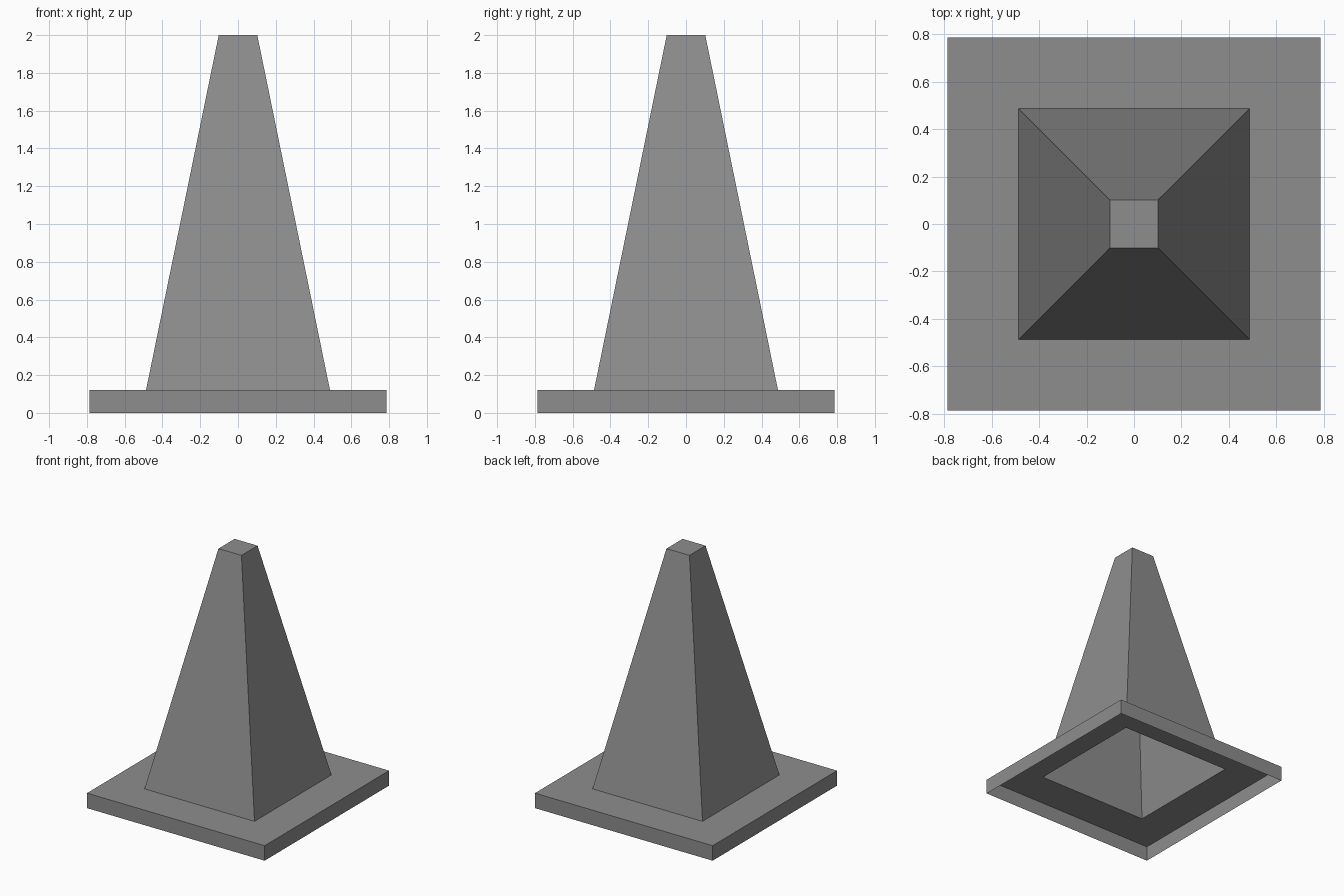
import bpy
import bmesh

cube = bpy.data.objects.get("Cube")
if cube:
    bpy.data.objects.remove(cube, do_unlink=True)

# Single grey material
GREY = (0.27, 0.27, 0.27, 1.0)
grey = bpy.data.materials.new("plain_grey")
grey.use_nodes = True
grey.diffuse_color = GREY
bsdf = next(n for n in grey.node_tree.nodes if n.type == 'BSDF_PRINCIPLED')
bsdf.inputs["Base Color"].default_value = GREY


def square_shell(name, profile, cap_top=False):
    """Thin open shell joining square rings given as (half width, height)."""
    bm = bmesh.new()
    corners = [(-1, -1), (1, -1), (1, 1), (-1, 1)]
    rings = [[bm.verts.new((x * w, y * w, z)) for x, y in corners]
             for w, z in profile]
    for lower, upper in zip(rings, rings[1:]):
        for i in range(4):
            j = (i + 1) % 4
            bm.faces.new((lower[i], lower[j], upper[j], upper[i]))
    if cap_top:
        bm.faces.new(rings[-1])
    mesh = bpy.data.meshes.new(name)
    bm.to_mesh(mesh)
    bm.free()
    mesh.materials.append(grey)
    obj = bpy.data.objects.new(name, mesh)
    bpy.context.collection.objects.link(obj)
    return obj


BASE_HALF, BODY_HALF, TIP_HALF = 0.787, 0.487, 0.102
BASE_HEIGHT, TOTAL_HEIGHT = 0.12, 2.0

# Square base: rim and flange, open underneath
square_shell("base", [(BASE_HALF, 0), (BASE_HALF, BASE_HEIGHT),
                      (BODY_HALF, BASE_HEIGHT)])

# Hollow tapered body with a flat closed tip
square_shell("tapered_body", [(BODY_HALF, BASE_HEIGHT),
                              (TIP_HALF, TOTAL_HEIGHT)], cap_top=True)
